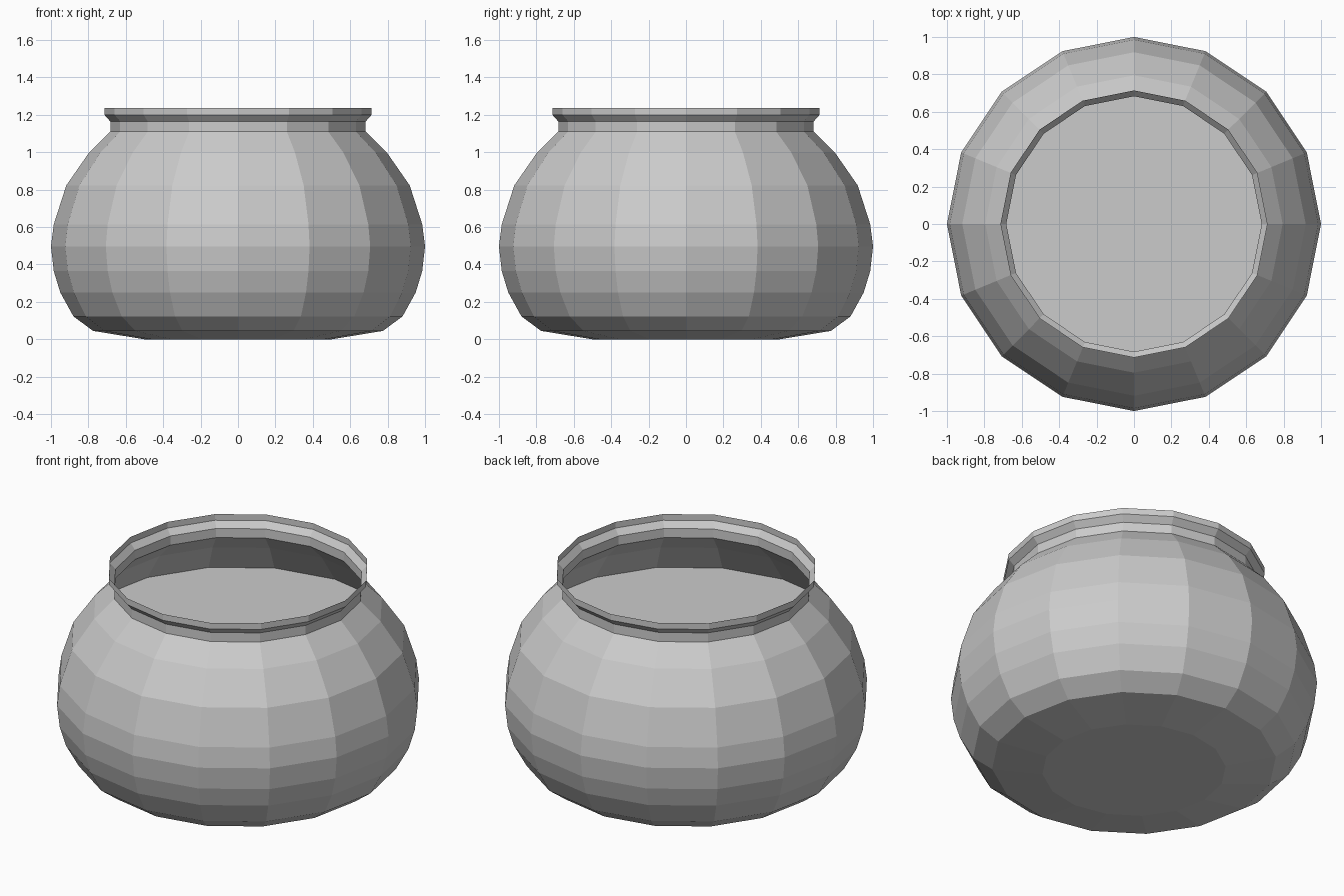
import bpy, bmesh
from math import cos, sin, pi

if "Cube" in bpy.data.objects:
    bpy.data.objects.remove(bpy.data.objects["Cube"])

SIDES = 16


def lathe(name, profile, cap_bottom):
    """Spin (radius, height) points into a flat-shaded thin shell."""
    bm = bmesh.new()
    rings = []
    for r, z in profile:
        rings.append([bm.verts.new((r * cos(2 * pi * i / SIDES),
                                    r * sin(2 * pi * i / SIDES), z))
                      for i in range(SIDES)])
    for low, high in zip(rings, rings[1:]):
        for i in range(SIDES):
            j = (i + 1) % SIDES
            bm.faces.new((low[i], low[j], high[j], high[i]))
    if cap_bottom:
        bm.faces.new(list(reversed(rings[0])))
    mesh = bpy.data.meshes.new(name)
    bm.to_mesh(mesh)
    bm.free()
    obj = bpy.data.objects.new(name, mesh)
    bpy.context.collection.objects.link(obj)
    return obj


# Round bowl with straight neck and flared lip
lathe("bowl", [(0.50, 0.0), (0.775, 0.045), (0.88, 0.123), (0.95, 0.25),
               (0.985, 0.365), (1.0, 0.497), (0.985, 0.615), (0.918, 0.823),
               (0.795, 1.0), (0.683, 1.11), (0.683, 1.165),
               (0.714, 1.2), (0.714, 1.237)], True)

# Flat liquid surface inside the bowl
bpy.ops.mesh.primitive_circle_add(vertices=SIDES, radius=0.918, fill_type='NGON',
                                  location=(0, 0, 0.823), rotation=(0, 0, 0))
bpy.context.object.name = "liquid_surface"
